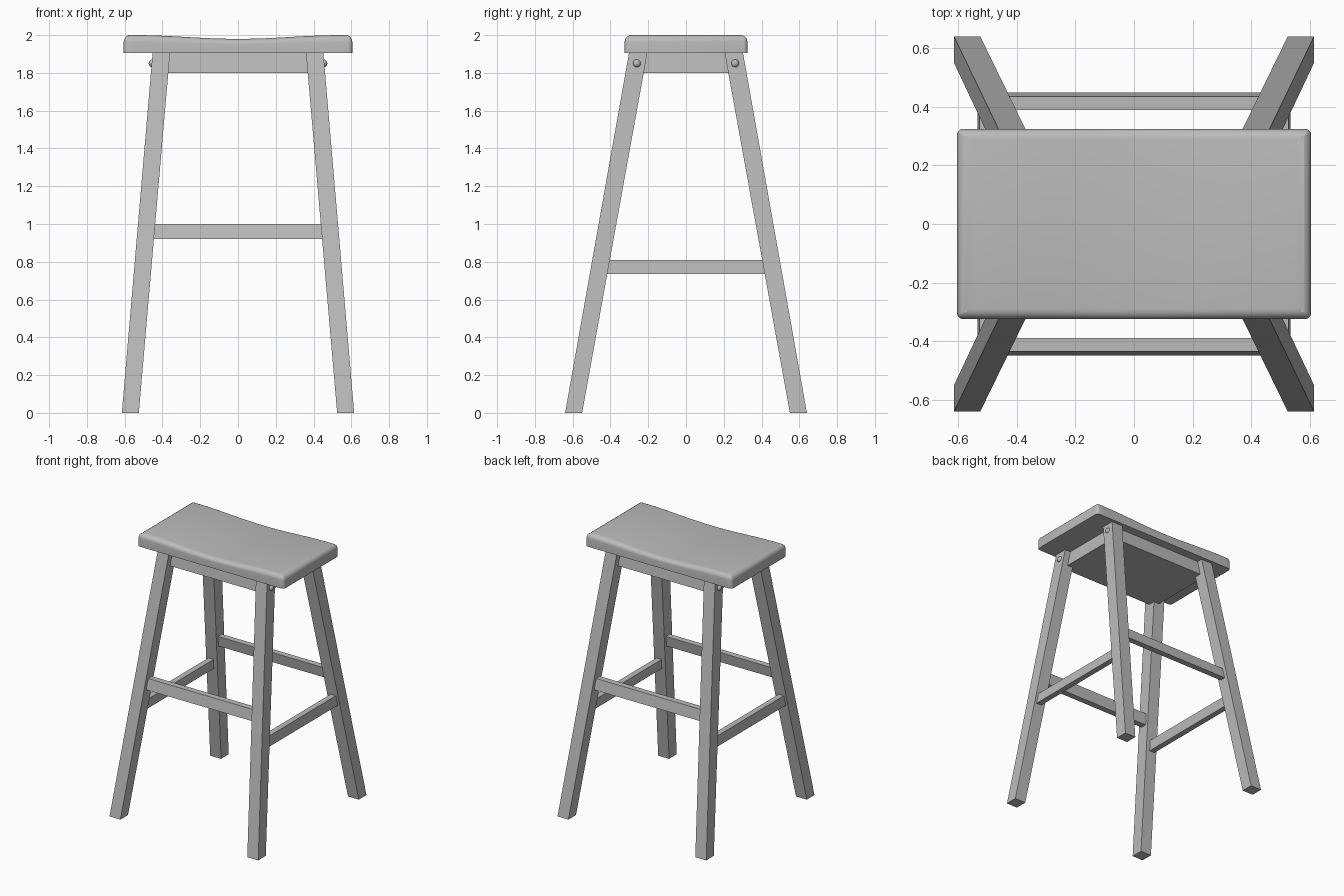
import bpy, bmesh, math
from mathutils import Vector

cube = bpy.data.objects.get("Cube")
if cube:
    bpy.data.objects.remove(cube, do_unlink=True)

SEAT_BOTTOM = 1.905

grey = bpy.data.materials.new("grey_paint")
grey.use_nodes = True
grey.diffuse_color = (0.5, 0.5, 0.5, 1)
grey.node_tree.nodes["Principled BSDF"].inputs["Base Color"].default_value = (0.5, 0.5, 0.5, 1)


def finish(name, bm, smooth=False):
    bmesh.ops.recalc_face_normals(bm, faces=bm.faces)
    mesh = bpy.data.meshes.new(name)
    bm.to_mesh(mesh)
    bm.free()
    mesh.materials.append(grey)
    obj = bpy.data.objects.new(name, mesh)
    bpy.context.collection.objects.link(obj)
    if smooth:
        bpy.ops.object.select_all(action='DESELECT')
        obj.select_set(True)
        bpy.context.view_layer.objects.active = obj
        bpy.ops.object.shade_smooth_by_angle(angle=math.radians(40))
    return obj


def tapered_box(name, low, high):
    """Box between two level rectangles, each (x0, x1, y0, y1, z)."""
    bm = bmesh.new()
    rings = []
    for x0, x1, y0, y1, z in (low, high):
        rings.append([bm.verts.new(p) for p in
                      ((x0, y0, z), (x1, y0, z), (x1, y1, z), (x0, y1, z))])
    bottom, top = rings
    bm.faces.new(bottom[::-1])
    bm.faces.new(top)
    for i in range(4):
        j = (i + 1) % 4
        bm.faces.new((bottom[i], bottom[j], top[j], top[i]))
    return finish(name, bm)


def flip(rect, sx, sy):
    x0, x1, y0, y1, z = rect
    return (x0 * sx, x1 * sx, y0 * sy, y1 * sy, z)


# Seat: rounded slab with a shallow dip across its width
bm = bmesh.new()
bmesh.ops.create_cube(bm, size=1)
for v in bm.verts:
    v.co = Vector((v.co.x * 1.21, v.co.y * 0.65, SEAT_BOTTOM + (v.co.z + 0.5) * 0.095))
upright = [e for e in bm.edges if abs(e.verts[0].co.z - e.verts[1].co.z) > 0.01]
bmesh.ops.bevel(bm, geom=upright, offset=0.02, segments=3, profile=0.5, affect='EDGES')
rim = [e for e in bm.edges if all(v.co.z > 1.99 for v in e.verts)]
bmesh.ops.bevel(bm, geom=rim, offset=0.035, segments=5, profile=0.5,
                affect='EDGES', clamp_overlap=False)
for i in range(-11, 12):
    bmesh.ops.bisect_plane(bm, geom=bm.verts[:] + bm.edges[:] + bm.faces[:],
                           plane_co=(i * 0.05, 0, 0), plane_no=(1, 0, 0))
for v in bm.verts:
    height = (v.co.z - SEAT_BOTTOM) / 0.095
    v.co.z -= 0.02 * height * (0.5 + 0.5 * math.cos(math.pi * min(1, abs(v.co.x) / 0.55)))
finish("seat", bm, smooth=True)

# Apron block under the seat
tapered_box("apron", (-0.415, 0.415, -0.275, 0.275, 1.8),
            (-0.405, 0.405, -0.26, 0.26, SEAT_BOTTOM))

# Splayed legs with a bolt head on each outer side
for sx, side in ((1, "left"), (-1, "right")):
    for sy, end in ((-1, "front"), (1, "back")):
        tapered_box(f"{end}_{side}_leg",
                    flip((0.525, 0.615, 0.55, 0.64, 0), sx, sy),
                    flip((0.36, 0.452, 0.205, 0.302, SEAT_BOTTOM), sx, sy))
        bm = bmesh.new()
        bmesh.ops.create_uvsphere(bm, u_segments=16, v_segments=10, radius=0.021)
        bmesh.ops.translate(bm, verts=bm.verts, vec=(0.452 * sx, 0.26 * sy, 1.85))
        finish(f"{end}_{side}_bolt", bm, smooth=True)

# Long stretchers, leaning with the legs
for sy, end in ((-1, "front"), (1, "back")):
    tapered_box(f"{end}_stretcher", flip((-0.46, 0.46, 0.405, 0.45, 0.92), 1, sy),
                flip((-0.46, 0.46, 0.39, 0.435, 1.0), 1, sy))

# Short stretchers, set lower
for sx, side in ((1, "left"), (-1, "right")):
    tapered_box(f"{side}_stretcher", flip((0.492, 0.535, -0.44, 0.44, 0.735), sx, 1),
                flip((0.485, 0.528, -0.44, 0.44, 0.81), sx, 1))
